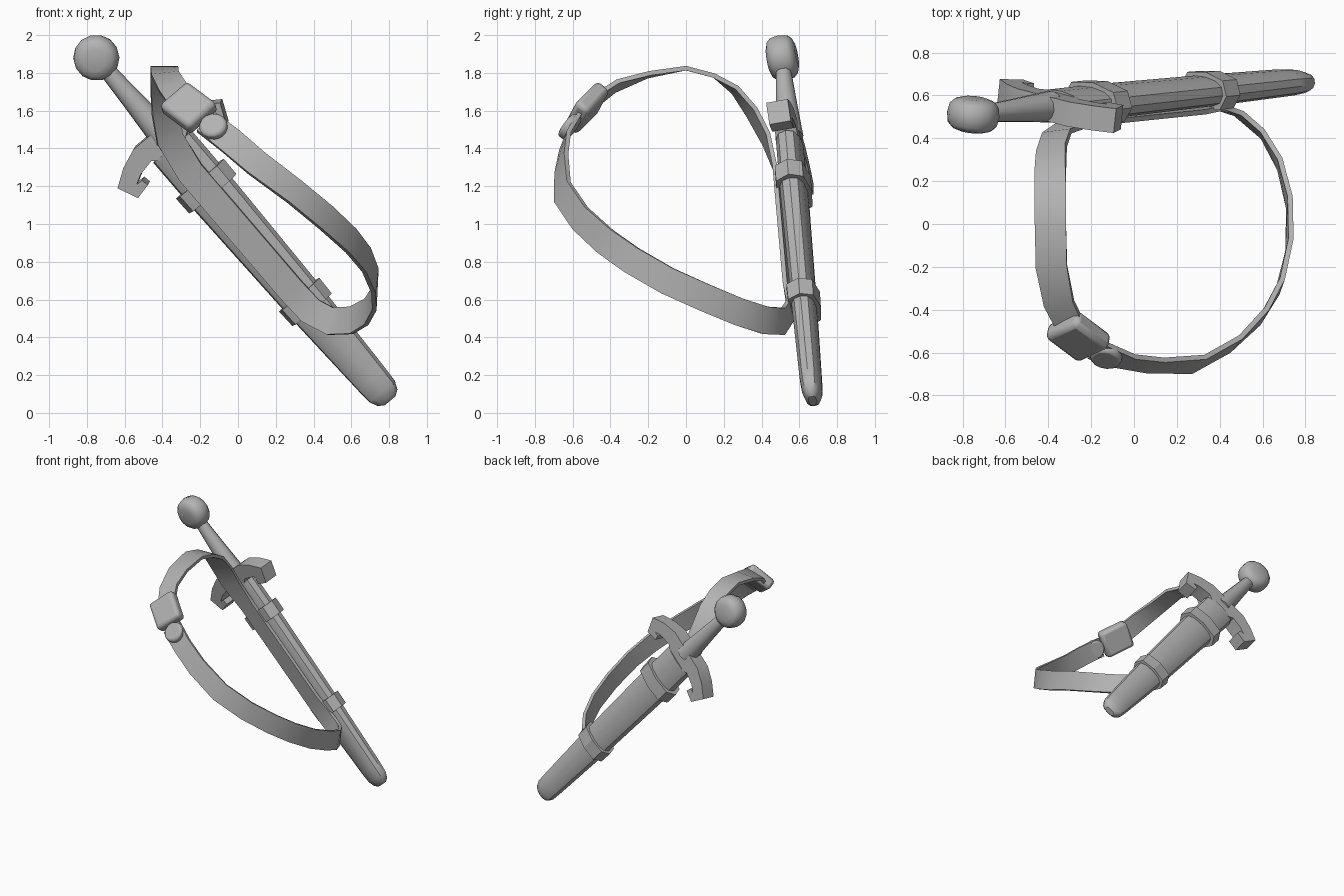
import bpy, bmesh, math
from mathutils import Vector, Matrix

if "Cube" in bpy.data.objects:
    bpy.data.objects.remove(bpy.data.objects["Cube"])

grey = bpy.data.materials.new("plain_grey")
grey.diffuse_color = (0.45, 0.45, 0.45, 1)
grey.use_nodes = True
grey.node_tree.nodes["Principled BSDF"].inputs["Base Color"].default_value = grey.diffuse_color

# Sword frame: local x runs pommel to tip, y across the blade, z towards the front
POMMEL = Vector((-0.75, 0.51, 1.88))
D = (Vector((0.80, 0.67, 0.07)) - POMMEL).normalized()
W = Vector((0.75, -0.19, 0.62))
W = (W - D * W.dot(D)).normalized()
N = D.cross(W)


def frame(origin, x, y, z):
    m = Matrix((x, y, z)).transposed().to_4x4()
    m.translation = origin
    return m


SWORD = frame(POMMEL, D, W, N)


def finish(name, bm, matrix=None, bevel=0, segments=2, angle=35):
    bmesh.ops.recalc_face_normals(bm, faces=bm.faces[:])
    mesh = bpy.data.meshes.new(name)
    bm.to_mesh(mesh)
    bm.free()
    mesh.materials.append(grey)
    ob = bpy.data.objects.new(name, mesh)
    bpy.context.collection.objects.link(ob)
    if matrix:
        ob.matrix_world = matrix
    if bevel:
        mod = ob.modifiers.new("bevel", 'BEVEL')
        mod.width, mod.segments = bevel, segments
    bpy.context.view_layer.objects.active = ob
    ob.select_set(True)
    bpy.ops.object.shade_smooth_by_angle(angle=math.radians(angle))
    ob.select_set(False)
    return ob


def skin(rings, closed=False):
    """Join equal rings of points; cap the ends unless closed."""
    bm = bmesh.new()
    vs = [[bm.verts.new(p) for p in r] for r in rings]
    k = len(vs[0])
    for a, b in zip(vs, vs[1:]):
        for i in range(k):
            j = (i + 1) % k
            bm.faces.new((a[i], a[j], b[j], b[i]))
    bm.faces.new(vs[0])
    bm.faces.new(vs[-1])
    return bm


def loft(name, sections, sides, power=1.0, angle=35):
    """Sections are (position along sword, half width, half depth)."""
    def r(v):
        return math.copysign(abs(v) ** power, v) if abs(v) > 1e-6 else 0
    rings = []
    for t, w, d in sections:
        angs = [2 * math.pi * i / sides for i in range(sides)]
        rings.append([(t, w * r(math.cos(a)), d * r(math.sin(a))) for a in angs])
    return finish(name, skin(rings), SWORD, angle=angle)


# Scabbard with a rounded tip, and its two bands
loft("scabbard", [(0.62, .135, .070), (0.95, .135, .072), (1.70, .118, .066),
                  (2.25, .095, .058), (2.33, .090, .052), (2.375, .070, .040),
                  (2.395, .040, .022)], 12, 0.8)
loft("upper_band", [(0.845, .168, .095), (0.95, .166, .095)], 8, 0.75, 20)
loft("lower_band", [(1.655, .142, .090), (1.76, .138, .088)], 8, 0.75, 20)

# Grip
loft("grip", [(0.05, .042, .038), (0.30, .058, .055), (0.56, .078, .075)], 12)

# Pommel: a thick disc facing front, with domed faces
rings = []
for z, r in ((-.078, .06), (-.066, .095), (-.045, .115), (0, .123),
             (.045, .115), (.066, .095), (.078, .06)):
    rings.append([(r * math.cos(a), r * math.sin(a), z)
                  for a in (2 * math.pi * i / 14 for i in range(14))])
finish("pommel", skin(rings), SWORD, angle=50)

# Guard: mirrored curved profile with hooked ends, extruded front to back
half = [(.496, .06), (.496, .16), (.537, .265), (.60, .36), (.71, .31),
        (.69, .225), (.651, .232), (.65, .268), (.622, .215), (.604, .125),
        (.645, .07)]
outline = half + [(t, -s) for t, s in reversed(half)]
bm = bmesh.new()
face = bm.faces.new([bm.verts.new((t, s, -.058)) for t, s in outline])
ext = bmesh.ops.extrude_face_region(bm, geom=[face])
bmesh.ops.translate(bm, vec=(0, 0, .116),
                    verts=[v for v in ext["geom"] if isinstance(v, bmesh.types.BMVert)])
finish("guard", bm, SWORD, angle=30)


# Strap: (centre, direction across the strap)
def on_sword(t, s=0.0, depth=.082):
    return (POMMEL + D * t + W * s + N * depth, W)


path = [((-.28, -.51, 1.63), (.7, .4, .7)),
        ((-.35, -.37, 1.73), (.85, .25, .4)),
        ((-.385, -.20, 1.79), (1, .05, .1)),
        ((-.39, 0, 1.825), (1, 0, 0)),
        ((-.39, .15, 1.785), (1, 0, 0)),
        ((-.39, .26, 1.71), (.97, .2, .1)),
        ((-.385, .35, 1.59), (.9, .25, .25)),
        ((-.36, .425, 1.45), (.85, .1, .45)),
        on_sword(.78), on_sword(1.0), on_sword(1.3), on_sword(1.6),
        ((.385, .55, .54), (.6, -.1, .75)),
        ((.49, .515, .485), (.25, 0, .95)),
        ((.60, .42, .49), (0, .2, 1)),
        ((.68, .28, .535), (.05, .25, 1)),
        ((.725, .10, .61), (.05, .35, .9)),
        ((.725, -.10, .70), (.1, .4, .9)),
        ((.68, -.29, .81), (.15, .42, .9)),
        ((.60, -.43, .91), (.25, .45, .85)),
        ((.47, -.56, 1.03), (.4, .45, .8)),
        ((.30, -.655, 1.17), (.42, .45, .75)),
        ((.10, -.66, 1.32), (.5, .35, .78)),
        ((-.04, -.64, 1.44), (.55, .3, .78)),
        ((-.17, -.59, 1.54), (.65, .4, .7))]
rings = []
for i, (c, w) in enumerate(path):
    c = Vector(c)
    tan = (Vector(path[min(i + 1, len(path) - 1)][0]) - Vector(path[max(i - 1, 0)][0])).normalized()
    w = Vector(w)
    w = (w - tan * w.dot(tan)).normalized()
    n = tan.cross(w) * .012
    w *= .073
    rings.append([c + w + n, c - w + n, c - w - n, c + w - n])
finish("strap", skin(rings), angle=40)

# Buckle box and the rounded clip below it
L = Vector((.16, -.12, -.12)).normalized()
U = Vector((.14, .08, .14))
U = (U - L * U.dot(L)).normalized()
OUT = L.cross(U)
bm = bmesh.new()
bmesh.ops.create_cube(bm, size=1, matrix=Matrix.Diagonal((.23, .21, .09, 1)))
finish("buckle", bm, frame(Vector((-.26, -.525, 1.615)), L, U, OUT), .025, 2, 40)

bm = bmesh.new()
bmesh.ops.create_cone(bm, cap_ends=True, segments=14, radius1=.075, radius2=.075, depth=.055)
finish("buckle_clip", bm, frame(Vector((-.13, -.615, 1.515)), L, U, OUT), .016, 2, 40)
